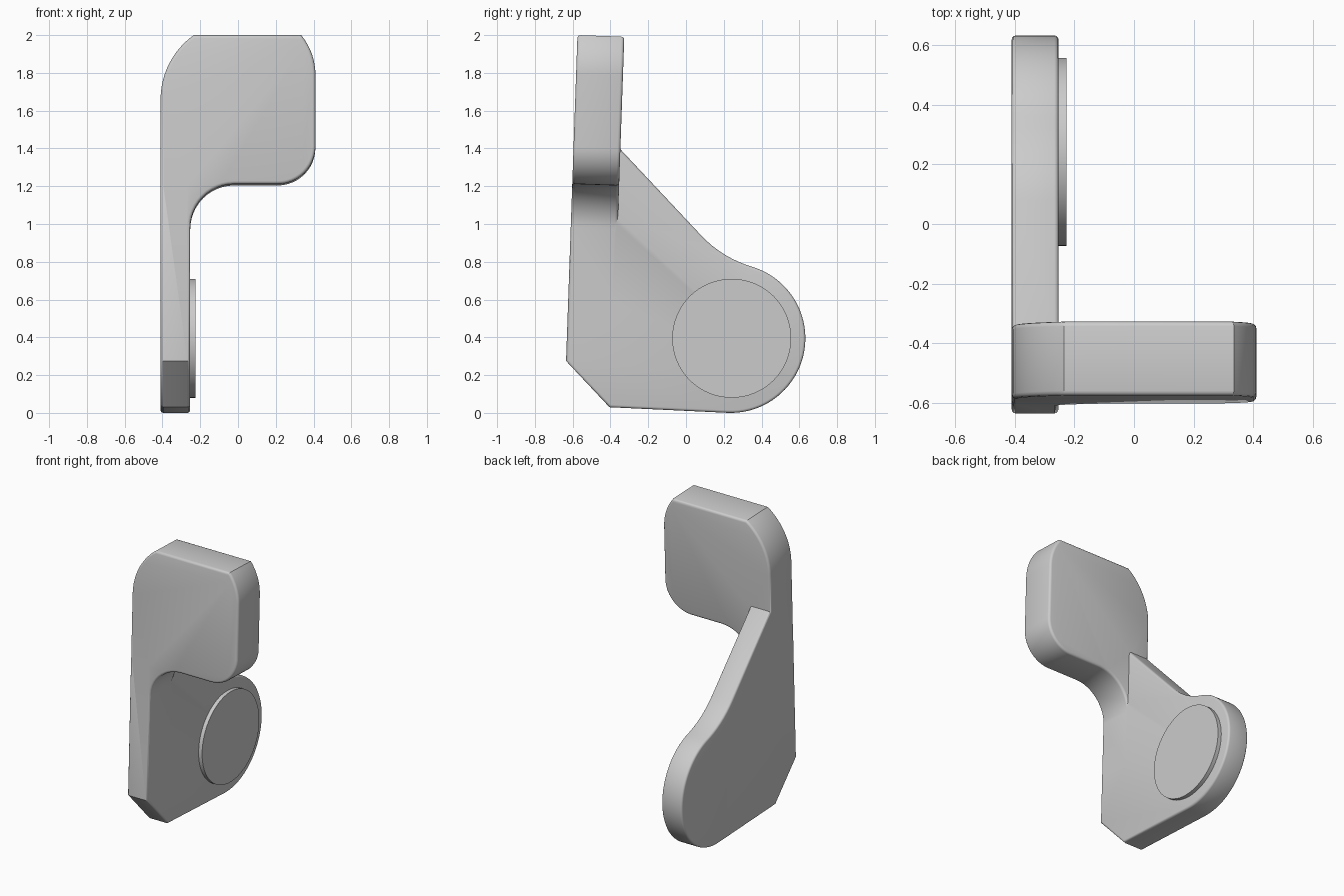
import bpy, bmesh
from math import sin, cos, radians
from mathutils import Vector

cube = bpy.data.objects.get("Cube")
if cube:
    bpy.data.objects.remove(cube, do_unlink=True)

grey = bpy.data.materials.new("light grey")
grey.use_nodes = True
colour = (0.6, 0.6, 0.6, 1)
grey.diffuse_color = colour
grey.node_tree.nodes["Principled BSDF"].inputs["Base Color"].default_value = colour


def arc(cx, cy, r, start, end, steps=12):
    angles = [radians(start + (end - start) * i / steps) for i in range(steps + 1)]
    return [(cx + r * cos(a), cy + r * sin(a)) for a in angles]


def bend(a, b, c, steps=8):
    a, b, c = Vector(a), Vector(b), Vector(c)
    ts = [i / steps for i in range(steps + 1)]
    return [tuple(a * (1 - t) ** 2 + b * 2 * t * (1 - t) + c * t * t) for t in ts]


def prism(name, profile, place, low, high, round_edge=0.0):
    """Extrude a 2D profile between two depths, then round both rims."""
    bm = bmesh.new()
    caps = [[bm.verts.new(place(u, v, d)) for u, v in profile] for d in (low, high)]
    faces = [bm.faces.new(caps[0]), bm.faces.new(caps[1])]
    rim = [e for f in faces for e in f.edges]
    n = len(profile)
    for i in range(n):
        j = (i + 1) % n
        bm.faces.new((caps[0][i], caps[0][j], caps[1][j], caps[1][i]))
    bmesh.ops.recalc_face_normals(bm, faces=bm.faces)
    if round_edge:
        bmesh.ops.bevel(bm, geom=rim, offset=round_edge, segments=3,
                        profile=0.5, affect='EDGES')
    mesh = bpy.data.meshes.new(name)
    bm.to_mesh(mesh)
    bm.free()
    mesh.materials.append(grey)
    obj = bpy.data.objects.new(name, mesh)
    bpy.context.collection.objects.link(obj)
    return obj


def smooth(obj):
    bpy.ops.object.select_all(action='DESELECT')
    obj.select_set(True)
    bpy.context.view_layer.objects.active = obj
    bpy.ops.object.shade_smooth_by_angle(angle=radians(32))


OUTER, INNER = -0.41, -0.253
LEAN = 0.035


def side_on(y, z, x):
    return (x, y, z)


def leaning(x, z, depth):
    return (x, -0.6446 + LEAN * z + depth, z - LEAN * depth)


# Side plate: chamfered toe, round pivot end and sloping back edge
plate_profile = [(-0.635, 0.275), (-0.405, 0.03)]
plate_profile += arc(0.237, 0.395, 0.395, -92.3, 71.6, 40)
plate_profile += bend((0.08, 0.94), (0.195, 0.817), (0.362, 0.77))[-2::-1]
plate_profile += [(-0.45, 1.505), (-0.6026, 1.2)]
lever = prism("lever_plate", plate_profile, side_on, OUTER, INNER, 0.014)

# Thumb paddle with its stem running down the front of the plate
paddle_profile = [(OUTER, 0.6)]
paddle_profile += arc(0.008, 1.66, 0.418, 180, 125.6)
paddle_profile += arc(0.079, 1.79, 0.331, 39.4, 0)
paddle_profile += arc(0.21, 1.412, 0.2, 0, -90)
paddle_profile += arc(-0.02, 0.979, 0.233, 90, 180)
paddle_profile += [(INNER, 0.6)]
paddle = prism("paddle", paddle_profile, leaning, 0, 0.248, 0.016)

# Weld the paddle onto the plate
union = lever.modifiers.new("weld", 'BOOLEAN')
union.operation = 'UNION'
union.solver = 'EXACT'
union.object = paddle
bpy.context.view_layer.objects.active = lever
bpy.ops.object.modifier_apply(modifier=union.name)
bpy.data.objects.remove(paddle, do_unlink=True)
smooth(lever)

# Raised pivot boss on the inner side
boss = prism("pivot_boss", arc(0.242, 0.395, 0.315, 0, 354.375, 63), side_on, INNER - 0.02, -0.226)
smooth(boss)
